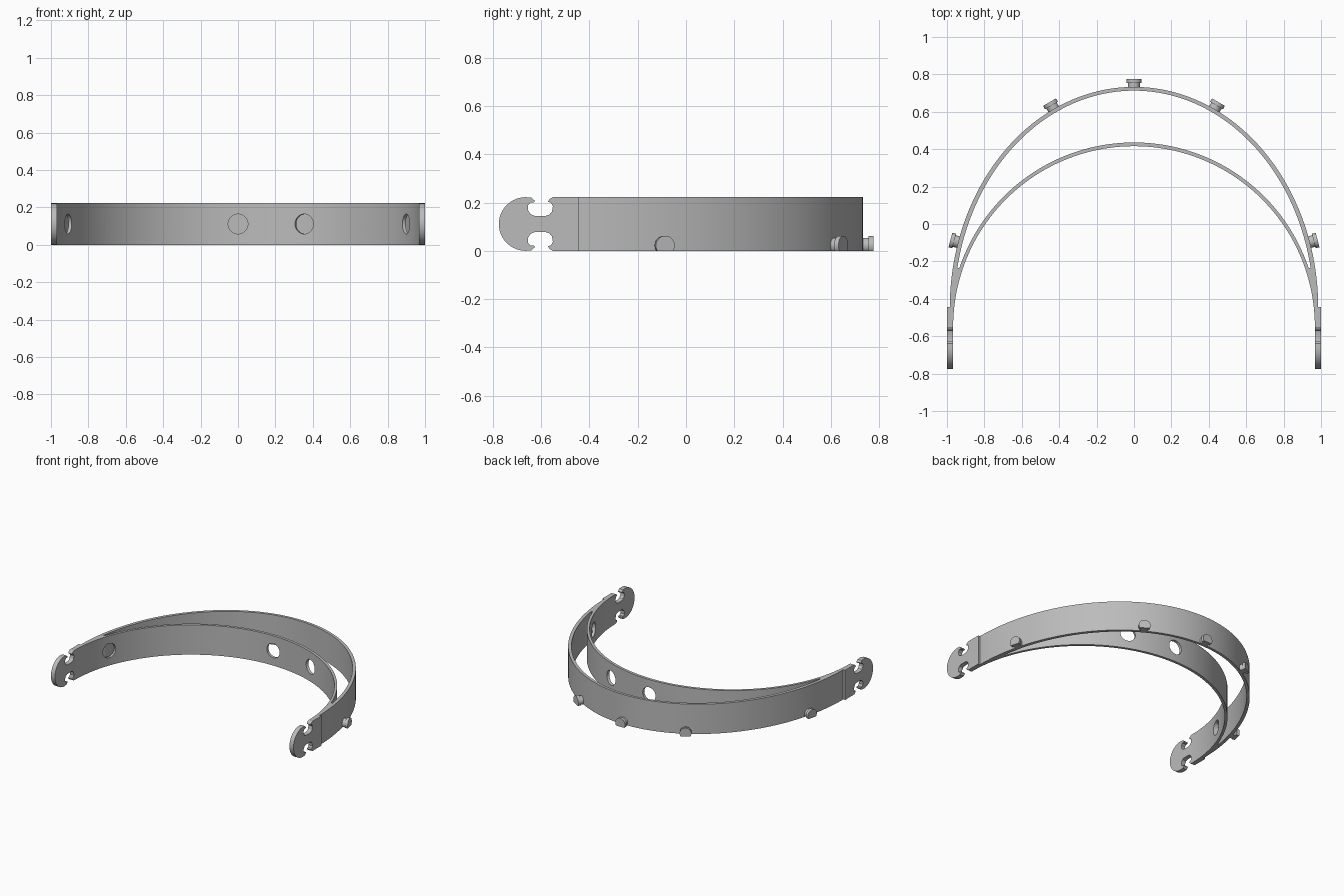
import bpy, bmesh
from math import sin, cos, pi, asin, sqrt, radians
from mathutils import Matrix, Vector

cube = bpy.data.objects.get("Cube")
if cube:
    bpy.data.objects.remove(cube, do_unlink=True)

HEIGHT = 0.222
MID = HEIGHT / 2

grey = bpy.data.materials.new("grey_plastic")
grey.use_nodes = True
grey.diffuse_color = (0.5, 0.5, 0.5, 1)
grey.node_tree.nodes["Principled BSDF"].inputs["Base Color"].default_value = grey.diffuse_color


def frame(nx, ny, origin):
    """Local x runs along the band, local y up, local z outward."""
    n = Vector((nx, ny, 0)).normalized()
    up = Vector((0, 0, 1))
    m = Matrix((up.cross(n), up, n)).transposed().to_4x4()
    m.translation = origin
    return m


def prism(name, points, depth, matrix=None):
    bm = bmesh.new()
    face = bm.faces.new([bm.verts.new((u, v, 0)) for u, v in points])
    top = bmesh.ops.extrude_face_region(bm, geom=[face])["geom"]
    verts = [e for e in top if isinstance(e, bmesh.types.BMVert)]
    bmesh.ops.translate(bm, vec=(0, 0, depth), verts=verts)
    if matrix:
        bm.transform(matrix)
    bmesh.ops.recalc_face_normals(bm, faces=bm.faces)
    mesh = bpy.data.meshes.new(name)
    bm.to_mesh(mesh)
    bm.free()
    mesh.materials.append(grey)
    obj = bpy.data.objects.new(name, mesh)
    bpy.context.collection.objects.link(obj)
    return obj


def select(obj):
    bpy.ops.object.select_all(action="DESELECT")
    obj.select_set(True)
    bpy.context.view_layer.objects.active = obj


def smooth(obj):
    select(obj)
    bpy.ops.object.shade_smooth_by_angle(angle=radians(25))


def cut(obj, cutter):
    mod = obj.modifiers.new("cut", "BOOLEAN")
    mod.operation = "DIFFERENCE"
    mod.solver = "EXACT"
    mod.object = cutter
    select(obj)
    bpy.ops.object.modifier_apply(modifier=mod.name)
    bpy.data.objects.remove(cutter, do_unlink=True)


def arc(a, b, cy, start=0.0, end=pi, steps=96):
    angles = [start + (end - start) * i / steps for i in range(steps + 1)]
    return [(a * cos(t), cy + b * sin(t)) for t in angles]


# Headband: outer visor arc and inner forehead arc, split by a crescent gap
OUT_Y, IN_Y, TIP_Y = -0.45, -0.55, -0.235
body = prism("headband", arc(0.985, 1.183, OUT_Y) + arc(0.967, 0.966, IN_Y)[::-1], HEIGHT)

t_out = asin((TIP_Y - OUT_Y) / 1.163)
t_in = asin((TIP_Y - IN_Y) / 0.986)
gap = (arc(0.961, 1.163, OUT_Y, t_out, pi - t_out)
       + arc(0.985, 0.986, IN_Y, t_in, pi - t_in)[::-1])
cut(body, prism("gap_cutter", gap, HEIGHT + 0.2, Matrix.Translation((0, 0, -0.1))))

# Round holes through the forehead arc
for deg in (-70, -46.5, -23, 0, 21.5, 45, 68.5):
    s, c = sin(radians(deg)), cos(radians(deg))
    origin = (0.94 * s, IN_Y + 0.94 * c, MID)
    cut(body, prism("hole_cutter", arc(0.053, 0.053, 0, 0, 2 * pi, 40)[:-1], 0.058,
                    frame(s, c, origin)))
smooth(body)

# End hooks: rounded tab with a keyhole notch above and below
notch = [(-0.552, 0.222), (-0.565, 0.214), (-0.572, 0.203), (-0.558, 0.199),
         (-0.551, 0.185), (-0.555, 0.162), (-0.565, 0.15), (-0.58, 0.145),
         (-0.628, 0.145), (-0.644, 0.152), (-0.654, 0.168), (-0.655, 0.187),
         (-0.645, 0.2), (-0.629, 0.2), (-0.626, 0.207), (-0.64, 0.22)]
head = [(-0.664 + u, v) for u, v in arc(MID, MID, MID, pi / 2, 3 * pi / 2, 32)]
mirrored = [(u, HEIGHT - v) for u, v in reversed(notch)]
outline = [(-0.445, HEIGHT)] + notch + head + mirrored + [(-0.445, 0)]
for name, x in (("left_end_hook", 0.967), ("right_end_hook", -1.0)):
    smooth(prism(name, outline, 0.033, frame(1, 0, (x, 0, 0))))


# Visor pegs: narrow neck and wide head, flat along the bottom
def peg_profile(r):
    cz = 0.022
    low = asin(-cz / r)
    return arc(r, r, cz, low, pi - low, 32)


for i, x in enumerate((-0.94, -0.43, 0, 0.43, 0.94)):
    y = 1.183 * sqrt(1 - (x / 0.985) ** 2)
    n = Vector((x / 0.985 ** 2, y / 1.183 ** 2, 0)).normalized()
    base = Vector((x, OUT_Y + y, 0))
    for part, r, lo, hi in (("neck", 0.032, -0.01, 0.025), ("head", 0.04, 0.022, 0.043)):
        smooth(prism(f"peg_{part}_{i + 1}", peg_profile(r), hi - lo,
                     frame(n.x, n.y, base + n * lo)))
